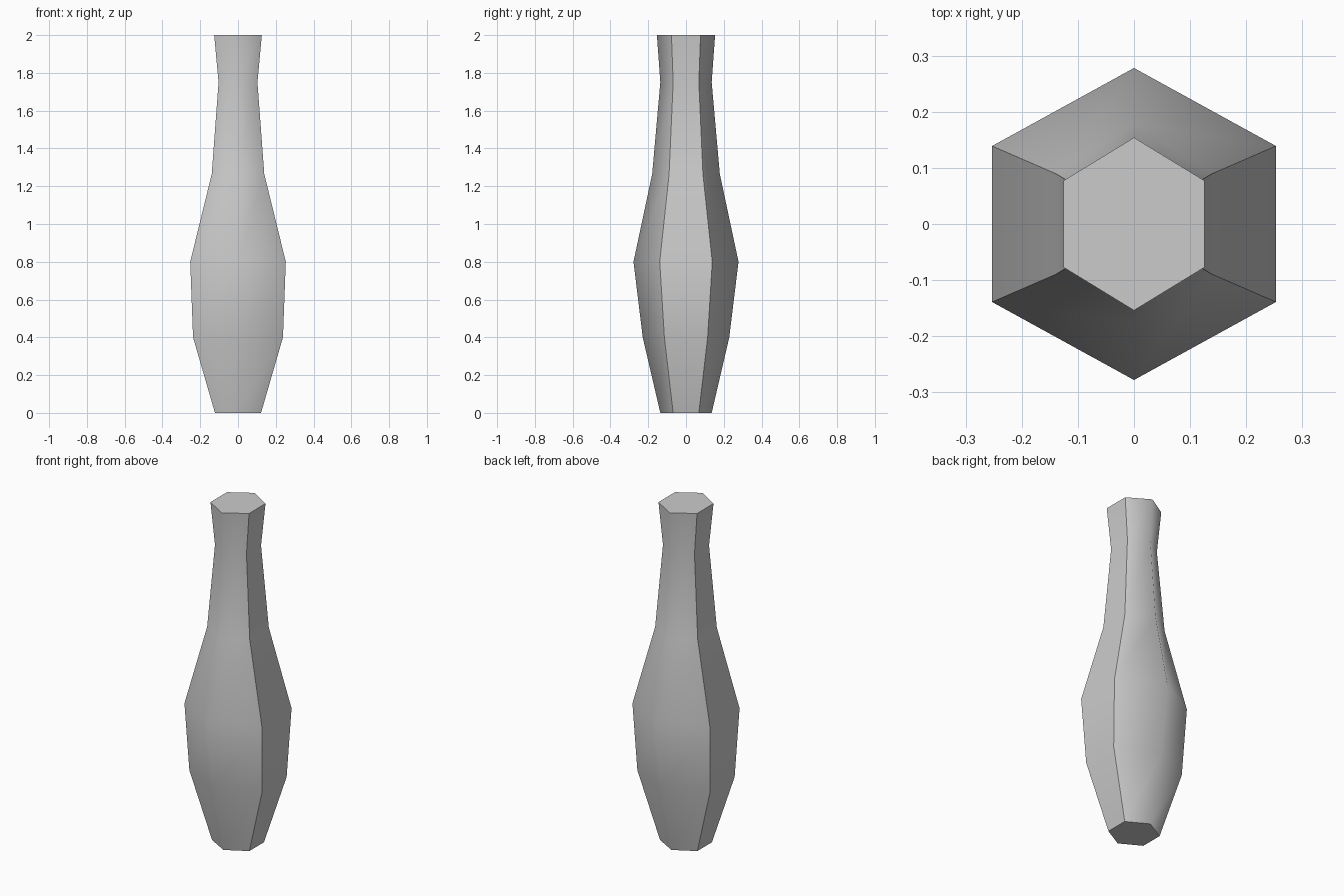
import bpy, bmesh

if "Cube" in bpy.data.objects:
    bpy.data.objects.remove(bpy.data.objects["Cube"])

# Rings of the hexagonal body: height, half width in x, half depth in y
RINGS = [
    (0.00, 0.122, 0.136),
    (0.40, 0.238, 0.229),
    (0.80, 0.253, 0.278),
    (1.265, 0.139, 0.179),
    (1.75, 0.103, 0.136),
    (2.00, 0.126, 0.154),
]
# Hexagon with points on the y axis and flat sides on x
HEXAGON = [(0, 1), (-1, 0.5), (-1, -0.5), (0, -1), (1, -0.5), (1, 0.5)]

bm = bmesh.new()
rings = [[bm.verts.new((x * w, y * d, z)) for x, y in HEXAGON]
         for z, w, d in RINGS]

# Side walls
for low, high in zip(rings, rings[1:]):
    for i in range(6):
        j = (i + 1) % 6
        bm.faces.new((low[i], low[j], high[j], high[i])).smooth = True

# Flat base and top
caps = [bm.faces.new(rings[0][::-1]), bm.faces.new(rings[-1])]
for cap in caps:
    for edge in cap.edges:
        edge.smooth = False

# Crisp edges on the four side corners, soft front and back ridges
for low, high in zip(rings, rings[1:]):
    for i in (1, 2, 4, 5):
        bm.edges.get((low[i], high[i])).smooth = False

bmesh.ops.recalc_face_normals(bm, faces=bm.faces)
mesh = bpy.data.meshes.new("bottle_body")
bm.to_mesh(mesh)
bm.free()
body = bpy.data.objects.new("bottle_body", mesh)
bpy.context.collection.objects.link(body)
